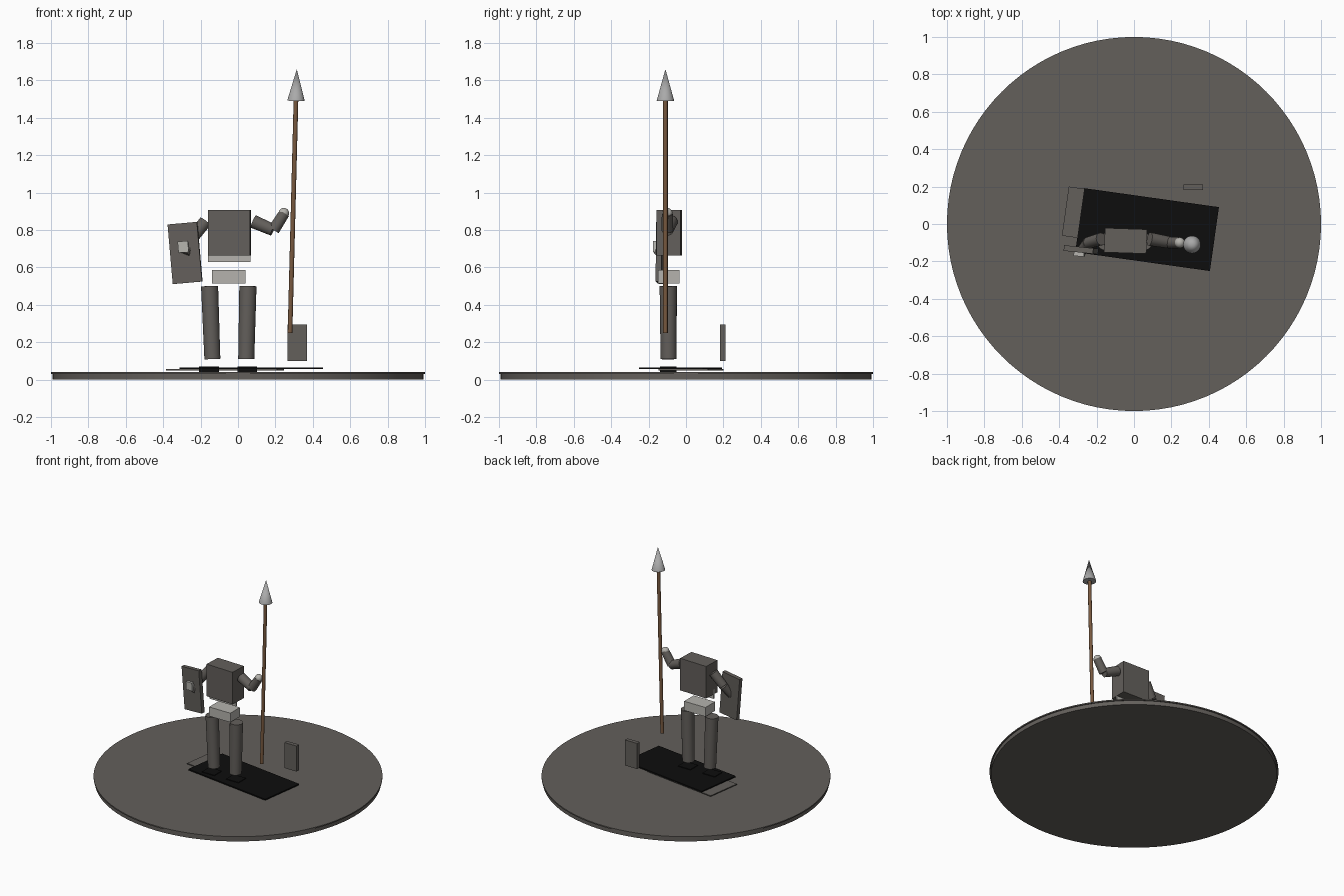
import bpy, bmesh, math
from mathutils import Vector, Matrix, Euler

if "Cube" in bpy.data.objects:
    bpy.data.objects.remove(bpy.data.objects["Cube"])


def mat(name, rgb):
    m = bpy.data.materials.new(name)
    m.diffuse_color = (*rgb, 1)
    m.use_nodes = True
    m.node_tree.nodes["Principled BSDF"].inputs["Base Color"].default_value = m.diffuse_color
    return m


GREY = mat("warm grey", (0.125, 0.115, 0.105))
BLACK = mat("black", (0.004, 0.004, 0.004))
PALE = mat("pale grey", (0.46, 0.45, 0.42))
WOOD = mat("wood brown", (0.19, 0.10, 0.05))
METAL = mat("metal", (0.40, 0.40, 0.40))


def finish(name, bm, material, smooth=False):
    mesh = bpy.data.meshes.new(name)
    bm.to_mesh(mesh)
    bm.free()
    mesh.materials.append(material)
    ob = bpy.data.objects.new(name, mesh)
    bpy.context.collection.objects.link(ob)
    if smooth:
        bpy.ops.object.select_all(action='DESELECT')
        ob.select_set(True)
        bpy.context.view_layer.objects.active = ob
        bpy.ops.object.shade_smooth_by_angle(angle=math.radians(40))
    return ob


def box(name, centre, size, material, rot=(0, 0, 0)):
    bm = bmesh.new()
    r = Euler([math.radians(a) for a in rot]).to_matrix().to_4x4()
    m = Matrix.Translation(centre) @ r @ Matrix.Diagonal((*size, 1))
    bmesh.ops.create_cube(bm, size=1, matrix=m)
    return finish(name, bm, material)


def rod(name, a, b, r1, r2, material, sides=24):
    """Tapered round bar from point a to point b."""
    a, b = Vector(a), Vector(b)
    d = b - a
    bm = bmesh.new()
    m = Matrix.Translation((a + b) / 2) @ d.to_track_quat('Z', 'Y').to_matrix().to_4x4()
    bmesh.ops.create_cone(bm, cap_ends=True, segments=sides, radius1=r1,
                          radius2=r2, depth=d.length, matrix=m)
    return finish(name, bm, material, True)


def ball(name, centre, r, material):
    bm = bmesh.new()
    bmesh.ops.create_uvsphere(bm, u_segments=20, v_segments=12, radius=r,
                              matrix=Matrix.Translation(centre))
    return finish(name, bm, material, True)


# Round base with a thin overhanging top
rod("base_lower", (0, 0, 0), (0, 0, 0.033), 0.992, 0.992, GREY, 96)
rod("base_top", (0, 0, 0.031), (0, 0, 0.04), 1.0, 1.0, GREY, 96)

# Stacked floor slabs
box("grey_slab", (-0.07, 0.027, 0.053), (0.6, 0.265, 0.007), GREY, (0, 0, -8))
box("black_slab", (0.07, -0.03, 0.06), (0.727, 0.345, 0.009), BLACK, (0, 0, -8))

# Feet and legs
for side, x, top, bottom in (("left", -0.155, -0.152, -0.137),
                             ("right", 0.05, 0.053, 0.044)):
    box(side + "_foot", (x, -0.095, 0.052), (0.105, 0.09, 0.034), BLACK)
    rod(side + "_leg", (bottom, -0.093, 0.11), (top, -0.095, 0.5),
        0.043, 0.046, GREY)

# Body
box("pelvis", (-0.05, -0.092, 0.55), (0.18, 0.115, 0.07), PALE)
box("waist_panel", (-0.047, -0.11, 0.665), (0.225, 0.012, 0.07), PALE)
box("torso", (-0.045, -0.09, 0.785), (0.225, 0.13, 0.245), GREY, (0, 0, -2))

# Arm holding the spear
rod("right_upper_arm", (0.083, -0.08, 0.845), (0.187, -0.098, 0.80),
    0.036, 0.032, GREY)
rod("right_forearm", (0.19, -0.1, 0.80), (0.248, -0.1, 0.89), 0.032, 0.029, GREY)
ball("right_hand", (0.245, -0.1, 0.89), 0.028, PALE)

# Arm behind the shield
rod("left_upper_arm", (-0.175, -0.08, 0.845), (-0.245, -0.1, 0.755),
    0.034, 0.031, GREY)
rod("left_forearm", (-0.245, -0.1, 0.755), (-0.285, -0.15, 0.67),
    0.031, 0.026, GREY)
box("left_hand", (-0.292, -0.158, 0.71), (0.055, 0.03, 0.06), PALE, (0, -5, -6))

# Shield and loose plate
box("shield", (-0.283, -0.138, 0.677), (0.158, 0.03, 0.32), GREY, (0, -5, -6))
box("loose_plate", (0.317, 0.196, 0.198), (0.103, 0.03, 0.195), GREY)

# Spear
rod("spear_shaft", (0.278, -0.11, 0.25), (0.31, -0.11, 1.5), 0.0125, 0.0125, WOOD, 16)
rod("spear_tip", (0.31, -0.11, 1.49), (0.3145, -0.11, 1.66), 0.047, 0.0, METAL, 24)
